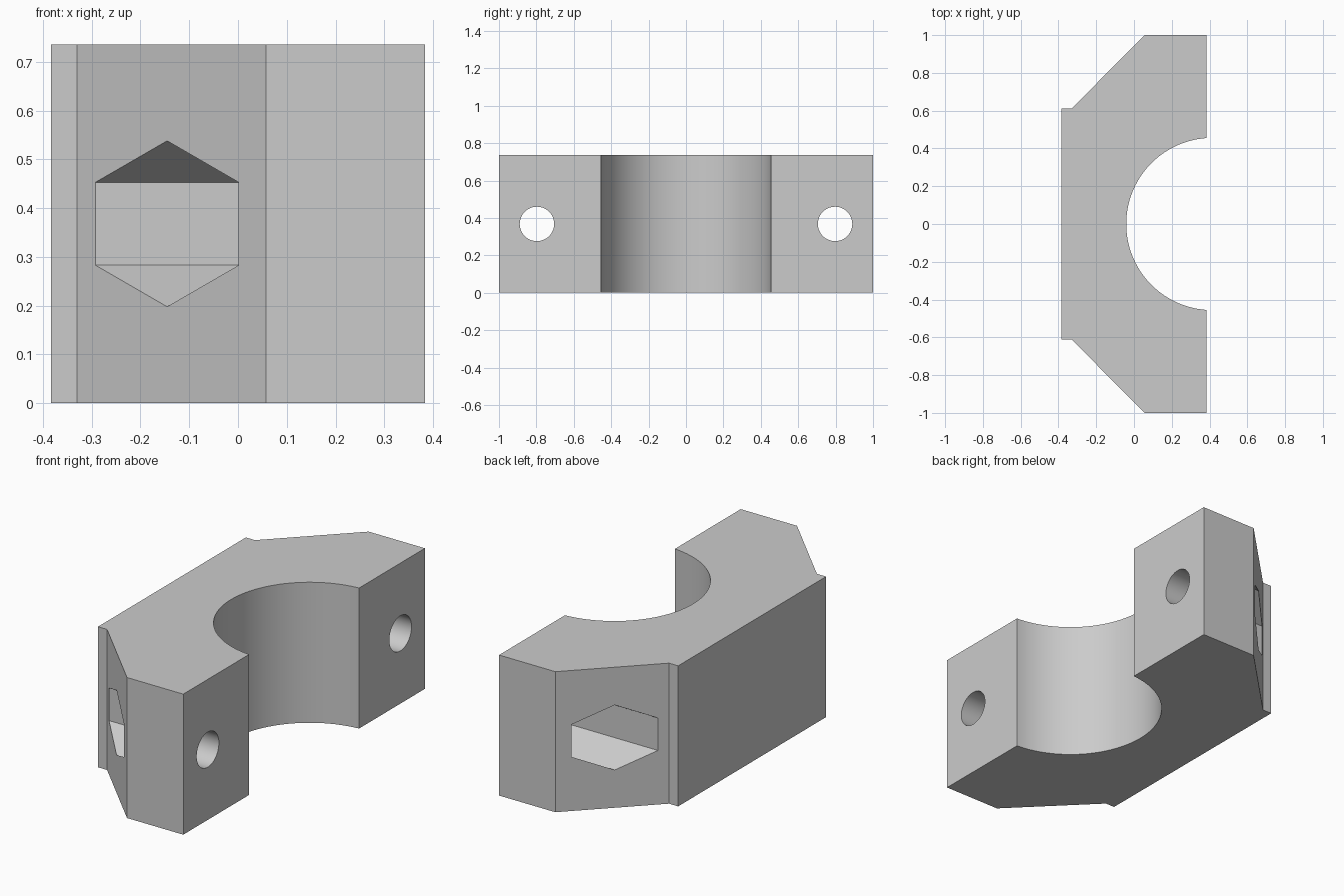
import bpy, bmesh, math

if "Cube" in bpy.data.objects:
    bpy.data.objects.remove(bpy.data.objects["Cube"], do_unlink=True)

HEIGHT = 0.736
FRONT, BACK = 0.383, -0.383      # mating face and outer face along x
BORE_R, BORE_X = 0.456, 0.415
BOLT_Y, BOLT_Z = 0.797, HEIGHT / 2

grey = bpy.data.materials.new("plain grey")
grey.use_nodes = True
grey.diffuse_color = (0.6, 0.6, 0.6, 1)
grey.node_tree.nodes["Principled BSDF"].inputs["Base Color"].default_value = (0.6, 0.6, 0.6, 1)


def prism(name, ring, offset):
    """Extrude a closed ring of points by an offset into a solid."""
    bm = bmesh.new()
    face = bm.faces.new([bm.verts.new(p) for p in ring])
    out = bmesh.ops.extrude_face_region(bm, geom=[face])
    moved = [v for v in out["geom"] if isinstance(v, bmesh.types.BMVert)]
    bmesh.ops.translate(bm, verts=moved, vec=offset)
    bmesh.ops.recalc_face_normals(bm, faces=bm.faces)
    mesh = bpy.data.meshes.new(name)
    bm.to_mesh(mesh)
    bm.free()
    mesh.materials.append(grey)
    obj = bpy.data.objects.new(name, mesh)
    bpy.context.collection.objects.link(obj)
    return obj


def x_cutter(name, y, radius, sides, x0, x1):
    """Regular prism along x, with a corner pointing up."""
    ring = [(x0, y + radius * math.sin(a), BOLT_Z + radius * math.cos(a))
            for a in (math.tau * i / sides for i in range(sides))]
    return prism(name, ring, (x1 - x0, 0, 0))


# Clamp half: chamfered outline with a half-round bore
half = [(FRONT, 1), (0.057, 1), (-0.33, 0.612), (BACK, 0.612)]
outline = half + [(x, -y) for x, y in reversed(half)]
sweep = math.acos((BORE_X - FRONT) / BORE_R)
steps = 64
for i in range(steps + 1):
    a = -sweep + 2 * sweep * i / steps
    outline.append((BORE_X - BORE_R * math.cos(a), BORE_R * math.sin(a)))
body = prism("clamp_half", [(x, y, 0) for x, y in outline], (0, 0, HEIGHT))

# Bolt holes and hexagonal nut pockets on both ends
cutters = []
for side, y in (("left", BOLT_Y), ("right", -BOLT_Y)):
    cutters.append(x_cutter(side + "_nut_cutter", y, 0.17, 6, -0.6, 0.23))
    cutters.append(x_cutter(side + "_bolt_cutter", y, 0.092, 48, 0.1, 0.6))
for cutter in cutters:
    mod = body.modifiers.new(cutter.name, "BOOLEAN")
    mod.operation = "DIFFERENCE"
    mod.solver = "EXACT"
    mod.object = cutter

# Bake the cuts, then remove the cutters
bpy.context.view_layer.objects.active = body
body.select_set(True)
for mod in list(body.modifiers):
    bpy.ops.object.modifier_apply(modifier=mod.name)
for cutter in cutters:
    bpy.data.objects.remove(cutter, do_unlink=True)
bpy.ops.object.shade_smooth_by_angle(angle=math.radians(30))
